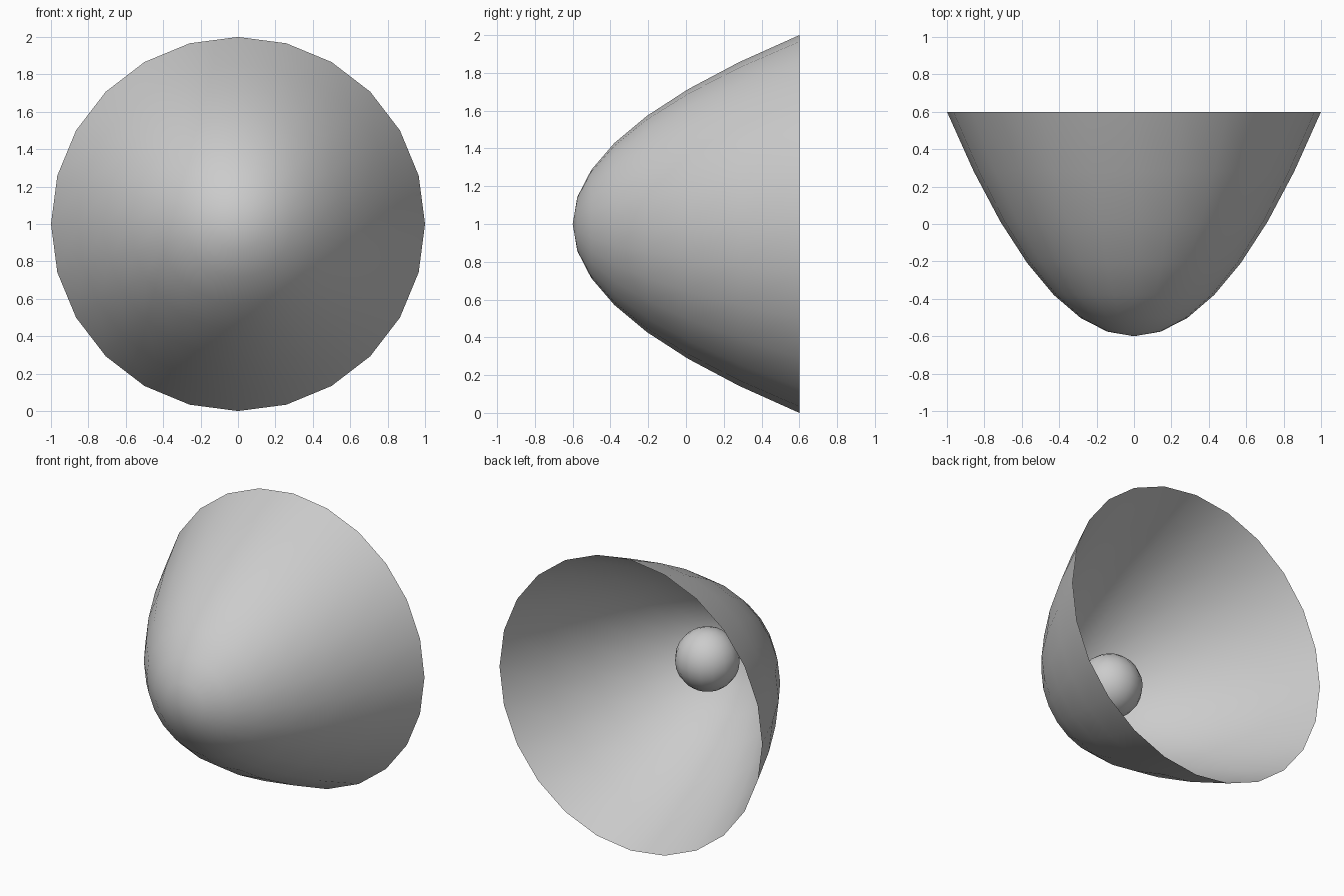
import bpy, bmesh
from math import sin, cos, pi

if "Cube" in bpy.data.objects:
    bpy.data.objects.remove(bpy.data.objects["Cube"])

SEGS, RINGS = 24, 7
CENTRE_Z = 1.0


def add_object(name, bm):
    bmesh.ops.recalc_face_normals(bm, faces=bm.faces)
    mesh = bpy.data.meshes.new(name)
    bm.to_mesh(mesh)
    bm.free()
    obj = bpy.data.objects.new(name, mesh)
    bpy.context.collection.objects.link(obj)
    for p in mesh.polygons:
        p.use_smooth = True
    return obj


# parabolic reflector dish: a thin open surface, opening to the back
bm = bmesh.new()
apex = bm.verts.new((0, -0.6, CENTRE_Z))
prev = None
for k in range(1, RINGS + 1):
    r = k / RINGS
    y = -0.6 + 1.2 * r * r
    ring = [bm.verts.new((r * cos(2 * pi * i / SEGS), y,
                          CENTRE_Z + r * sin(2 * pi * i / SEGS)))
            for i in range(SEGS)]
    for i in range(SEGS):
        j = (i + 1) % SEGS
        if prev:
            bm.faces.new((prev[i], prev[j], ring[j], ring[i]))
        else:
            bm.faces.new((apex, ring[j], ring[i]))
    prev = ring
add_object("reflector_dish", bm)

# bulb floating on the axis inside the dish
bm = bmesh.new()
bmesh.ops.create_uvsphere(bm, u_segments=16, v_segments=12, radius=0.205)
bmesh.ops.translate(bm, verts=bm.verts, vec=(0, -0.234, CENTRE_Z))
add_object("bulb", bm)
